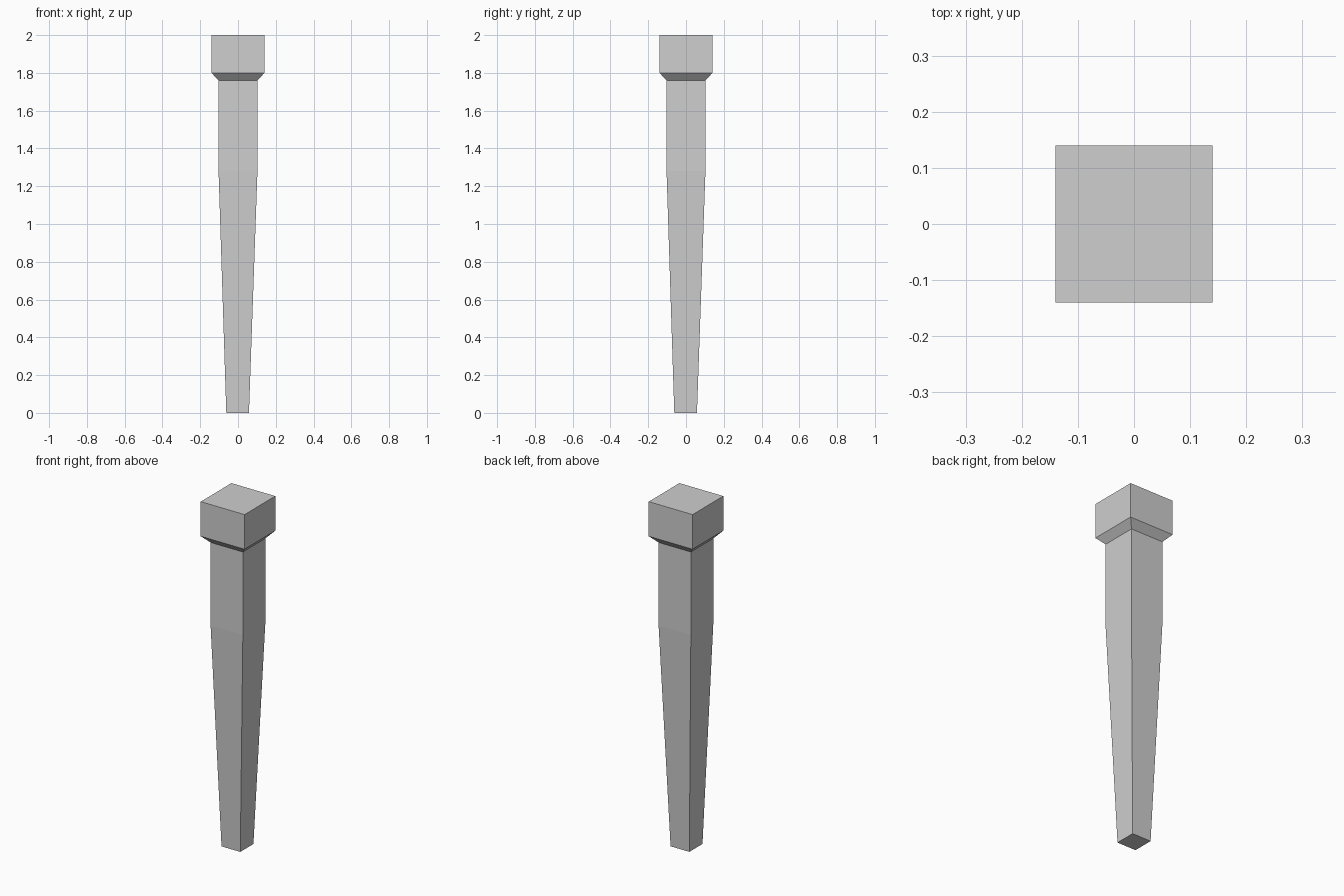
import bpy
import bmesh

if "Cube" in bpy.data.objects:
    bpy.data.objects.remove(bpy.data.objects["Cube"])

grey = bpy.data.materials.new("plain_grey")
grey.diffuse_color = (0.62, 0.62, 0.62, 1.0)
grey.use_nodes = True
grey.node_tree.nodes["Principled BSDF"].inputs["Base Color"].default_value = grey.diffuse_color


def square_loft(name, sections):
    """Closed loft through square sections given as (half width, z, xy offset)."""
    bm = bmesh.new()
    rings = []
    for h, z, o in sections:
        rings.append([bm.verts.new((sx * h + o, sy * h + o, z))
                      for sx, sy in ((-1, -1), (1, -1), (1, 1), (-1, 1))])
    for low, high in zip(rings, rings[1:]):
        for i in range(4):
            j = (i + 1) % 4
            bm.faces.new((low[i], low[j], high[j], high[i]))
    bm.faces.new(rings[0][::-1])
    bm.faces.new(rings[-1])
    bmesh.ops.recalc_face_normals(bm, faces=bm.faces)
    mesh = bpy.data.meshes.new(name)
    bm.to_mesh(mesh)
    bm.free()
    mesh.materials.append(grey)
    obj = bpy.data.objects.new(name, mesh)
    bpy.context.collection.objects.link(obj)
    return obj


# One continuous post: tapered foot, straight shaft, flared collar, square head
square_loft("tapered_post", [
    (0.06, 0.0, -0.002),
    (0.103, 1.28, 0.0),
    (0.103, 1.76, 0.0),
    (0.14, 1.80, 0.0),
    (0.14, 2.0, 0.0),
])
